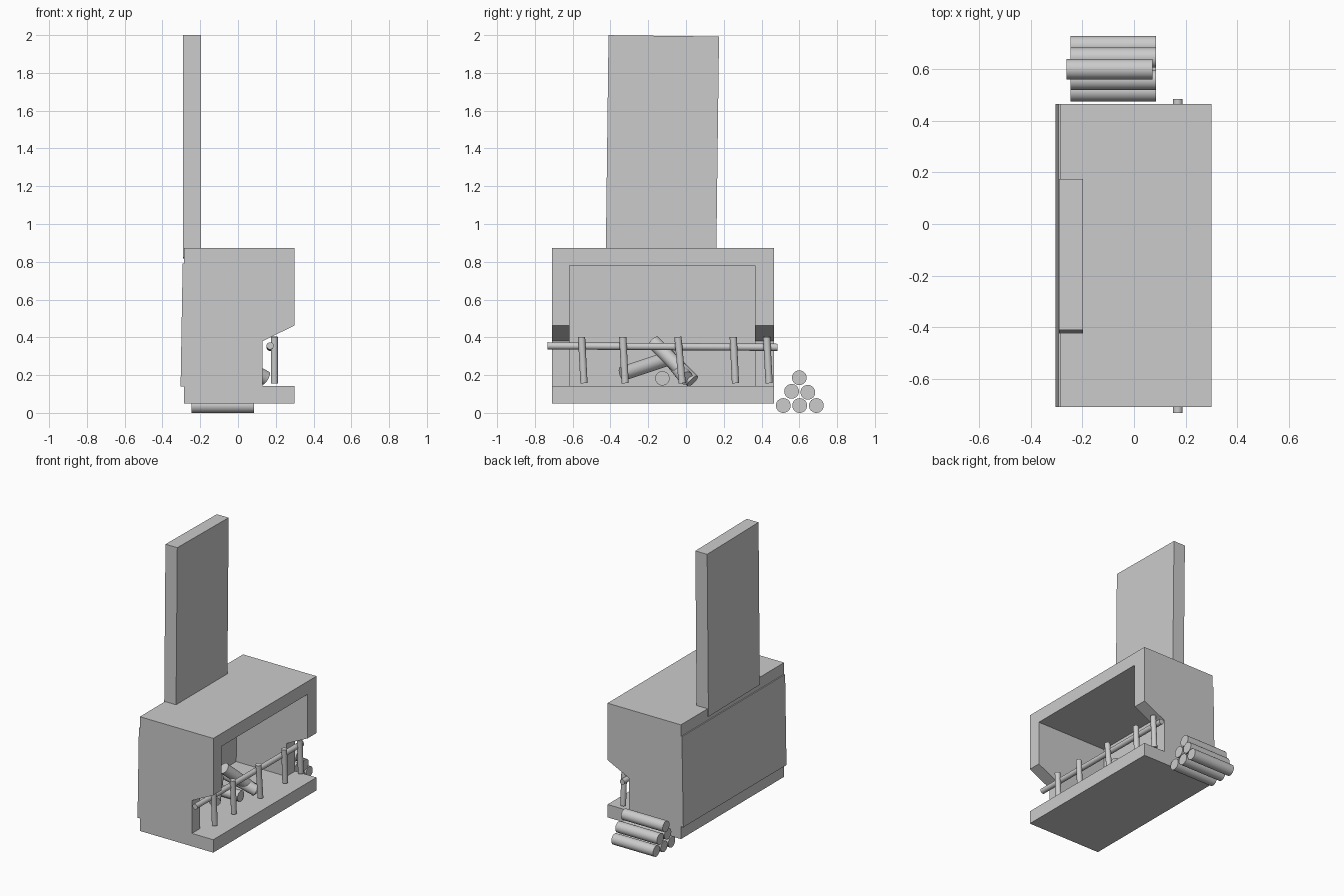
import bpy
from mathutils import Vector

if "Cube" in bpy.data.objects:
    bpy.data.objects.remove(bpy.data.objects["Cube"])

Y0, Y1 = -0.71, 0.465          # overall width of the fireplace body


def prism(name, profile, y0, y1):
    """Extrude an (x, z) profile along y."""
    n = len(profile)
    verts = [(x, y, z) for y in (y0, y1) for x, z in profile]
    faces = [list(range(n))[::-1], list(range(n, 2 * n))]
    faces += [(i, (i + 1) % n, n + (i + 1) % n, n + i) for i in range(n)]
    return mesh_object(name, verts, [f[::-1] for f in faces])


def mesh_object(name, verts, faces):
    import bmesh
    mesh = bpy.data.meshes.new(name)
    mesh.from_pydata(verts, [], faces)
    bm = bmesh.new()
    bm.from_mesh(mesh)
    bmesh.ops.recalc_face_normals(bm, faces=bm.faces)
    bm.to_mesh(mesh)
    bm.free()
    ob = bpy.data.objects.new(name, mesh)
    bpy.context.collection.objects.link(ob)
    return ob


def box(name, x, y, z):
    return prism(name, [(x[0], z[0]), (x[1], z[0]), (x[1], z[1]), (x[0], z[1])], *y)


def rod(name, a, b, r):
    """Round rod between two points."""
    a, b = Vector(a), Vector(b)
    d = b - a
    bpy.ops.mesh.primitive_cylinder_add(vertices=32, radius=r, depth=d.length, location=(a + b) / 2)
    ob = bpy.context.object
    ob.name = name
    ob.rotation_euler = d.to_track_quat('Z', 'Y').to_euler()
    bpy.ops.object.shade_smooth_by_angle()
    return ob


# Hearth slab and top slab
box("hearth_slab", (-0.285, 0.30), (Y0, Y1), (0.05, 0.143))
box("mantel_slab", (-0.285, 0.30), (Y0, Y1), (0.78, 0.873))

# Side walls with a cut-back lower front
side = [(-0.285, 0.143), (0.13, 0.143), (0.13, 0.38), (0.30, 0.463), (0.30, 0.78), (-0.285, 0.78)]
prism("side_wall_near", side, Y0, -0.618)
prism("side_wall_far", side, 0.365, Y1)

# Slightly leaning back board
prism("back_board", [(-0.304, 0.14), (-0.27, 0.14), (-0.26, 0.79), (-0.293, 0.79)], Y0, Y1)

# Tall chimney slab, leaning a touch sideways
chimney = box("chimney_slab", (-0.291, -0.197), (-0.2925, 0.2925), (-0.588, 0.588))
chimney.location = (0, -0.125, 1.408)
chimney.rotation_euler = (-0.0125, 0, 0)

# Fire guard: rail and leaning posts
rod("guard_rail", (0.17, -0.733, 0.355), (0.17, 0.484, 0.347), 0.019)
for i, (top, bottom) in enumerate([(-0.553, -0.54), (-0.335, -0.322), (-0.043, -0.02),
                                   (0.25, 0.262), (0.427, 0.44)]):
    rod(f"guard_post_{i + 1}", (0.193, top, 0.402), (0.193, bottom, 0.157), 0.019)

# Logs in the fire
R = 0.038
rod("fire_log_leaning", (0.01, -0.175, 0.377), (0.11, 0.035, 0.168), R)
rod("fire_log_resting", (0.05, -0.335, 0.208), (-0.11, -0.06, 0.30), R)
rod("fire_log_flat", (-0.22, -0.125, 0.183), (0.11, -0.125, 0.183), R)
rod("fire_log_back", (-0.10, -0.11, 0.32), (0.147, 0.0, 0.184), R)

# Log pile beside the fireplace
pile = [(0.515, 0.039, 0), (0.602, 0.039, 0), (0.69, 0.039, 0),
        (0.559, 0.114, 0), (0.645, 0.109, 0), (0.60, 0.186, -0.014)]
for i, (y, z, dx) in enumerate(pile):
    rod(f"pile_log_{i + 1}", (-0.247 + dx, y, z), (0.085 + dx, y, z), 0.039)
